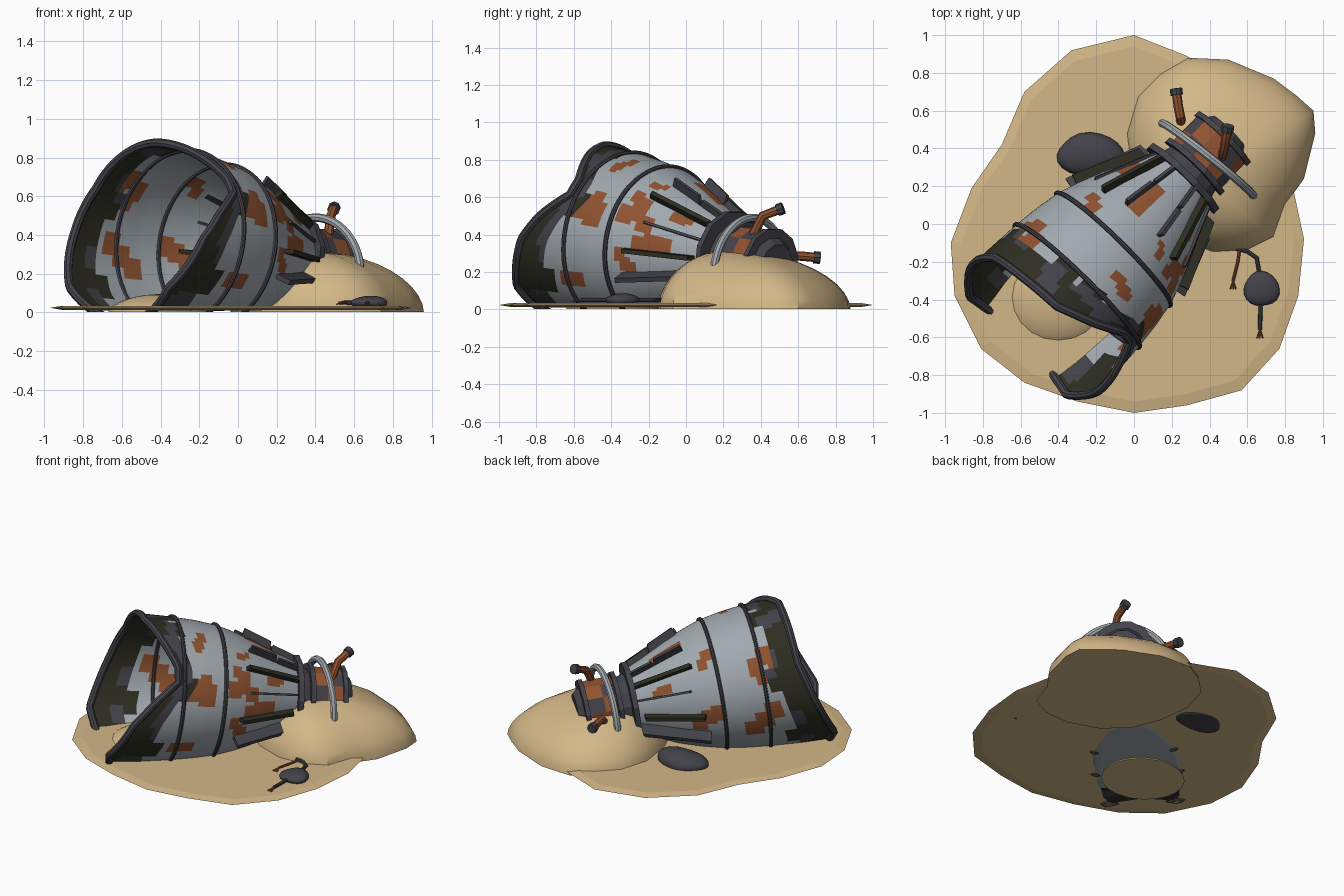
import bpy, bmesh, math, random
from mathutils import Vector

random.seed(4)
cube = bpy.data.objects.get("Cube")
if cube:
    bpy.data.objects.remove(cube, do_unlink=True)


def material(name, r, g, b):
    m = bpy.data.materials.new(name)
    m.use_nodes = True
    m.diffuse_color = (r, g, b, 1)
    m.node_tree.nodes["Principled BSDF"].inputs["Base Color"].default_value = (r, g, b, 1)
    return m


STEEL = material("pale steel", .36, .40, .43)
RUST = material("rust orange", .28, .085, .03)
DARK = material("charcoal", .055, .055, .068)
OLIVE = material("dark olive", .027, .027, .016)
SAND = material("sand", .65, .475, .245)
PALETTE = [STEEL, RUST, DARK, OLIVE]

# Nozzle frame: axis runs from the mouth to the buried chamber
ORIGIN = Vector((-.45, -.48, .408))
AXIS = Vector((.70, .71, -.13)).normalized()
SIDE = Vector((.71, -.70, 0)).normalized()
UP = SIDE.cross(AXIS)


def at(s, r, angle):
    return ORIGIN + AXIS * s + SIDE * (r * math.sin(angle)) + UP * (r * math.cos(angle))


def interp(table, x):
    for (x0, y0), (x1, y1) in zip(table, table[1:]):
        if x <= x1:
            return y0 + (y1 - y0) * (x - x0) / (x1 - x0)
    return table[-1][1]


def floored(p, z):
    return Vector((p[0], p[1], max(p[2], z)))


def finish(name, bm, mats, smooth=False, clip=True):
    """Cut the part at ground level and make it an object."""
    if clip:
        bmesh.ops.bisect_plane(bm, geom=bm.verts[:] + bm.edges[:] + bm.faces[:],
                               plane_co=(0, 0, .002), plane_no=(0, 0, -1), clear_outer=True)
    bmesh.ops.recalc_face_normals(bm, faces=bm.faces[:])
    mesh = bpy.data.meshes.new(name)
    bm.to_mesh(mesh)
    bm.free()
    for m in mats:
        mesh.materials.append(m)
    ob = bpy.data.objects.new(name, mesh)
    bpy.context.collection.objects.link(ob)
    if smooth:
        for o in bpy.context.selected_objects:
            o.select_set(False)
        ob.select_set(True)
        bpy.context.view_layer.objects.active = ob
        bpy.ops.object.shade_smooth_by_angle(angle=math.radians(40))


def tube(name, points, radius, mat, closed=False):
    """Round bar along a path."""
    cu = bpy.data.curves.new(name, "CURVE")
    cu.dimensions = "3D"
    cu.bevel_depth, cu.bevel_resolution, cu.use_fill_caps = radius, 2, True
    sp = cu.splines.new("POLY")
    sp.points.add(len(points) - 1)
    for p, co in zip(sp.points, points):
        p.co = (*co, 1)
    sp.use_cyclic_u = closed
    tmp = bpy.data.objects.new(name, cu)
    mesh = bpy.data.meshes.new_from_object(tmp)
    bm = bmesh.new()
    bm.from_mesh(mesh)
    bpy.data.objects.remove(tmp)
    bpy.data.curves.remove(cu)
    bpy.data.meshes.remove(mesh)
    finish(name, bm, [mat], True)


def grid(bm, rows, paint=None):
    """Skin closed rows of points; paint(row, column) picks the colour."""
    vs = [[bm.verts.new(p) for p in row] for row in rows]
    n = len(rows[0])
    for i in range(len(vs) - 1):
        for j in range(n):
            k = (j + 1) % n
            f = bm.faces.new((vs[i][j], vs[i][k], vs[i + 1][k], vs[i + 1][j]))
            f.material_index = paint(i, j) if paint else 0
    return vs


# Nozzle shell with a torn lip and blocky paint
RADIUS = [(-.2, .475), (0, .472), (.2, .46), (.36, .443), (.5, .418), (.62, .378),
          (.75, .325), (.9, .255), (1.02, .205)]
LIP = [(-180, -.10), (-130, -.19), (-90, -.08), (-60, -.015), (-30, -.01), (0, 0), (25, .08),
       (48, .17), (60, .17), (78, .02), (95, -.09), (130, -.20), (180, -.10)]
SEGS, STEP, COUNT = 96, .03, 34


def shell_point(s, angle):
    deg = (math.degrees(angle) + 180) % 360 - 180
    s += interp(LIP, deg) * max(0, 1 - s / .45)
    return at(s, interp(RADIUS, s), angle)


# Rust blotches as (distance along axis, angle, size in cells)
BLOTCHES = [(.21, -47, 4), (.54, -40, 3), (.78, -5, 4), (.30, 24, 3), (.60, 50, 3), (.29, 70, 5),
            (.62, 66, 4), (.76, 85, 4), (.30, 115, 3), (.60, 100, 3), (.22, -65, 3), (.60, -92, 4),
            (.30, -100, 4), (.85, -60, 3), (.85, 45, 3), (.64, 30, 2)]
rust_cells, dark_cells = set(), set()
for s, deg, size in BLOTCHES:
    row, col = round(s / STEP), round(deg / 360 * SEGS)
    for k in range(3):
        r0 = row + (k - 1) * (size // 2)
        c0 = col + random.randint(-size // 2, size // 2)
        for i in range(size - 1):
            for j in range(size):
                rust_cells.add((r0 + i - size // 2, (c0 + j - size // 2) % SEGS))
for k in range(26):
    r0, c0 = random.randint(1, 5), random.randrange(SEGS)
    dark_cells |= {(r0 + i, (c0 + j) % SEGS) for i in range(2) for j in range(4)}


def shell_paint(i, j):
    if i < 5 or (i < 7 and (j // 5) % 3 == 0):
        return 2 if (i, j) in dark_cells else 3
    return 1 if (i, j) in rust_cells else 0


angles = [2 * math.pi * j / SEGS for j in range(SEGS)]
bm = bmesh.new()
grid(bm, [[floored(shell_point(i * STEP, a), .011) for a in angles] for i in range(COUNT + 1)], shell_paint)
finish("nozzle_shell", bm, PALETTE, True)
tube("nozzle_lip", [shell_point(0, a) for a in angles], .023, DARK, True)
for name, s in (("front_band", .215), ("middle_band", .49)):
    tube(name, [at(s, interp(RADIUS, s) + .003, a) for a in angles], .0125, DARK, True)


# Cooling fins along the cone
def fin(name, deg, s0, s1, height, width, mat):
    a = math.radians(deg)
    tangent = (SIDE * math.cos(a) - UP * math.sin(a)) * width / 2
    bm = bmesh.new()
    corners = [at(s0, interp(RADIUS, s0) - .006, a), at(s1, interp(RADIUS, s1) - .006, a),
               at(s1, interp(RADIUS, s1) + height, a), at(s0 + .02, interp(RADIUS, s0 + .02) + height, a)]
    left = [bm.verts.new(c - tangent) for c in corners]
    right = [bm.verts.new(c + tangent) for c in corners]
    bm.faces.new(left)
    bm.faces.new(right[::-1])
    for i in range(4):
        k = (i + 1) % 4
        bm.faces.new((left[i], right[i], right[k], left[k]))
    finish(name, bm, [mat])


for sign, label in ((-1, "right"), (1, "left")):
    fin(label + "_crest_fin", 19 * sign, .66, .85, .055, .018, DARK)
    fin(label + "_crest_rear_fin", 19 * sign, .85, 1.01, .04, .018, DARK)
    fin(label + "_upper_fin", 42 * sign, .63, 1.0, .045, .026, OLIVE)
    fin(label + "_side_thin_fin", 66 * sign, .66, 1.0, .015, .014, DARK)
    fin(label + "_side_fin", 92 * sign, .60, .97, .055, .024, OLIVE)
    fin(label + "_lower_fin", 112 * sign, .58, 1.0, .09, .026, DARK)

# Flange and combustion chamber
CHAMBER = [(1.0, .2), (1.0, .255), (1.035, .255), (1.035, .185), (1.09, .17), (1.09, .21), (1.12, .21),
           (1.12, .185), (1.2, .185), (1.3, .185), (1.3, .2), (1.33, .2), (1.33, .15), (1.37, .12)]
bm = bmesh.new()
rows = [[at(s, r, math.tau * (j + .5) / 12) for j in range(12)] for s, r in CHAMBER]
rings = grid(bm, rows, lambda i, j: 1 if i in (7, 8) and (j + i // 8) % 3 != 1 else 2)
bm.faces.new(rings[-1]).material_index = 2
finish("combustion_chamber", bm, PALETTE)

# Arched pipe and broken feed pipes
across = Vector((.78, -.62, 0))
tube("arched_pipe", [Vector((.39, .34, .19)) + across * (.31 * math.cos(t)) + Vector((.01, .015, .30)) * math.sin(t)
                     for t in [math.pi * k / 24 for k in range(25)]], .022, STEEL)


def feed_pipe(name, path):
    tube(name, path, .025, RUST)
    end, prev = Vector(path[-1]), Vector(path[-2])
    d = (end - prev).normalized()
    tube(name + "_cap", [end - d * .012, end + d * .022], .033, DARK)


feed_pipe("upper_feed_pipe", [(.46, .32, .33), (.47, .37, .42), (.48, .41, .50), (.495, .50, .535)])
feed_pipe("lower_feed_pipe", [(.25, .54, .25), (.245, .57, .285), (.235, .62, .285), (.225, .695, .278)])


# Sand dome skinned between a peak and an outline
def dome(name, outline, peak, power, base=.002):
    bm = bmesh.new()
    n = 10
    rows = []
    for i in range(n):
        t = math.cos(math.pi / 2 * i / n)
        z = base + (peak[2] - base) * (1 - t * t) ** power
        rows.append([(peak[0] + (x - peak[0]) * t, peak[1] + (y - peak[1]) * t, z) for x, y in outline])
    rings = grid(bm, rows)
    top = bm.verts.new(peak)
    for j in range(len(outline)):
        bm.faces.new((rings[-1][j], rings[-1][(j + 1) % len(outline)], top))
    bm.faces.new(rings[0][::-1])
    finish(name, bm, [SAND], True, False)


def oval(cx, cy, rx, ry, n=20):
    return [(cx + rx * math.cos(math.tau * k / n), cy + ry * math.sin(math.tau * k / n)) for k in range(n)]


dome("sand_mound", [(.96, .48), (.95, .60), (.86, .68), (.74, .77), (.5, .87), (.28, .88), (.14, .8),
                    (.02, .68), (-.04, .48), (-.01, .25), (.07, .05), (.22, -.08), (.42, -.15),
                    (.6, -.14), (.74, -.07), (.8, .1), (.9, .24)], (.38, .22, .315), .55)
dome("sand_drift", oval(-.4, -.39, .27, .25), (-.4, -.37, .095), .6)

# Ground slab with a tapered edge
GROUND = [(0, 1), (-.33, .92), (-.58, .7), (-.7, .42), (-.86, .19), (-.97, -.1), (-.95, -.38), (-.81, -.66),
          (-.58, -.84), (-.3, -.94), (0, -1), (.28, -.96), (.57, -.88), (.77, -.66), (.87, -.38),
          (.9, -.08), (.84, .2), (.72, .5), (.5, .75), (.28, .89)]
bm = bmesh.new()
rings = grid(bm, [[(x * k, y * k, z) for x, y in GROUND] for k, z in ((.94, .014), (1, .024), (.94, .034))])
bm.faces.new(rings[0][::-1])
bm.faces.new(rings[-1])
finish("sand_ground", bm, [SAND])


# Boulders, flattened where they rest
def rock(name, centre, size):
    bm = bmesh.new()
    bmesh.ops.create_icosphere(bm, subdivisions=3, radius=1)
    for v in bm.verts:
        bump = 1 + .06 * math.sin(3 * v.co.x + 2 * v.co.y)
        v.co = floored(Vector(centre) + Vector([c * s * bump for c, s in zip(v.co, size)]), .008)
    finish(name, bm, [DARK], True)


rock("large_rock", (-.23, .365, .045), (.18, .115, .07))
rock("small_rock", (.675, -.345, .05), (.095, .092, .036))

# Torn wires on the sand
Z = .05
tube("rust_wire", [(.56, -.13, Z), (.55, -.2, Z), (.525, -.3, Z)], .008, RUST)
tube("bent_wire", [(.54, -.13, Z), (.6, -.145, Z), (.65, -.18, Z), (.665, -.27, Z)], .011, DARK)
tube("trailing_wire", [(.67, -.42, Z), (.667, -.56, Z)], .011, DARK)
for x, y in ((.525, -.3), (.667, -.56)):
    for dx in (-.015, 0, .015):
        tube("wire_strand", [(x, y, Z), (x + dx, y - .045, Z - .008)], .004, RUST)
